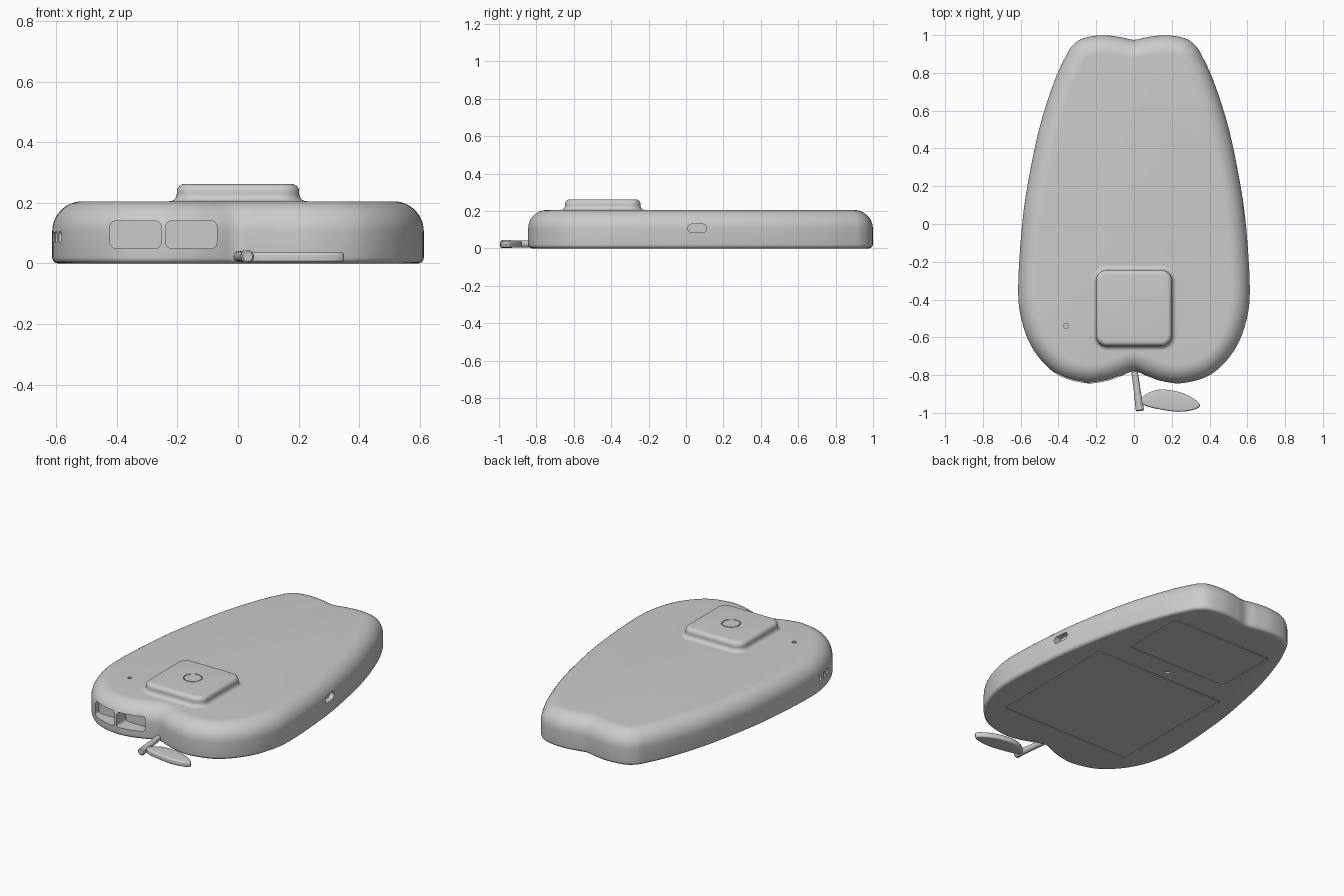
import bpy, bmesh, math
from mathutils import Vector, Matrix

old = bpy.data.objects.get("Cube")
if old:
    bpy.data.objects.remove(old, do_unlink=True)

grey = bpy.data.materials.new("light grey plastic")
grey.use_nodes = True
COLOUR = (0.6, 0.6, 0.6, 1)
grey.diffuse_color = COLOUR
grey.node_tree.nodes["Principled BSDF"].inputs["Base Color"].default_value = COLOUR

TOP = 0.205
FACE_Y = Matrix(((1, 0, 0, 0), (0, 0, 1, 0), (0, 1, 0, 0), (0, 0, 0, 1)))
FACE_X = Matrix(((0, 0, 1, 0), (1, 0, 0, 0), (0, 1, 0, 0), (0, 0, 0, 1)))


def spline(points, steps):
    """Smooth closed curve through the points."""
    out, n = [], len(points)
    for i in range(n):
        a, b, c, d = (Vector(points[(i + k) % n]) for k in (-1, 0, 1, 2))
        for s in range(steps):
            t = s / steps
            out.append(0.5 * (2 * b + (c - a) * t + (2 * a - 5 * b + 4 * c - d) * t * t
                              + (3 * b - a - 3 * c + d) * t ** 3))
    return out


def rounded_rect(cx, cy, w, h, r, steps=8):
    out = []
    for k, (sx, sy) in enumerate(((1, 1), (-1, 1), (-1, -1), (1, -1))):
        centre = Vector((cx + sx * (w / 2 - r), cy + sy * (h / 2 - r)))
        for s in range(steps + 1):
            a = (k + s / steps) * math.pi / 2
            out.append(centre + r * Vector((math.cos(a), math.sin(a))))
    return out


def circle(cx, cy, r, n=40):
    return [Vector((cx + r * math.cos(2 * math.pi * i / n), cy + r * math.sin(2 * math.pi * i / n)))
            for i in range(n)]


def arc(inset, z, r, start, end, steps=8):
    """Quarter round for a profile of (inset, height) pairs."""
    angles = [math.radians(start + (end - start) * i / steps) for i in range(steps + 1)]
    return [(inset - r * math.cos(a), z + r * math.sin(a)) for a in angles]


def loft(name, outline, profile, matrix=Matrix(), ring=False):
    """Sweep a profile of (inset, height) around a closed outline."""
    n = len(outline)
    inward = []
    for i in range(n):
        t = (outline[(i + 1) % n] - outline[i - 1]).normalized()
        inward.append(Vector((-t.y, t.x)))
    bm = bmesh.new()
    rings = []
    for inset, z in profile:
        rings.append([bm.verts.new(matrix @ (p + q * inset).to_3d().lerp(
            (p + q * inset).to_3d() + Vector((0, 0, z)), 1)) for p, q in zip(outline, inward)])
    pairs = list(zip(rings, rings[1:]))
    if ring:
        pairs.append((rings[-1], rings[0]))
    else:
        bm.faces.new(rings[0][::-1])
        bm.faces.new(rings[-1])
    for lo, hi in pairs:
        for i in range(n):
            j = (i + 1) % n
            bm.faces.new((lo[i], lo[j], hi[j], hi[i]))
    bmesh.ops.recalc_face_normals(bm, faces=bm.faces)
    mesh = bpy.data.meshes.new(name)
    bm.to_mesh(mesh)
    bm.free()
    obj = bpy.data.objects.new(name, mesh)
    bpy.context.collection.objects.link(obj)
    mesh.materials.append(grey)
    return obj


def select(obj):
    bpy.ops.object.select_all(action='DESELECT')
    obj.select_set(True)
    bpy.context.view_layer.objects.active = obj


def cut(obj, cutters):
    select(obj)
    for cutter in cutters:
        mod = obj.modifiers.new("cut", 'BOOLEAN')
        mod.operation, mod.solver, mod.object = 'DIFFERENCE', 'EXACT', cutter
        bpy.ops.object.modifier_apply(modifier=mod.name)
        bpy.data.objects.remove(cutter, do_unlink=True)


def smooth(obj):
    select(obj)
    bpy.ops.object.shade_smooth_by_angle(angle=math.radians(35))


def groove(outline, z, width=0.007, depth=0.006):
    return loft("groove_cutter", outline, [(0, z - depth), (0, z + depth),
                                           (width, z + depth), (width, z - depth)], ring=True)


# Body: notched, tapering shell with a broad top round and a small bottom round
half = [(0.07, -0.805), (0.15, -0.832), (0.26, -0.842), (0.41, -0.795), (0.53, -0.67),
        (0.595, -0.51), (0.613, -0.33), (0.59, 0.02), (0.55, 0.28), (0.495, 0.53),
        (0.42, 0.76), (0.36, 0.89), (0.325, 0.945), (0.27, 0.983), (0.17, 0.999), (0.07, 0.989)]
outline = spline([(0, -0.78)] + half + [(0, 0.975)] + [(-x, y) for x, y in half[::-1]], 6)
body = loft("body", outline, arc(0.02, 0.02, 0.02, -90, 0, 5) + arc(0.1, TOP - 0.1, 0.1, 0, 90, 12))

# Front ports, side openings, indicator hole and underside seams
cutters = [loft("port_cutter", rounded_rect(x, 0.095, 0.168, 0.09, 0.018), [(0, -0.95), (0, -0.75)], FACE_Y)
           for x in (-0.338, -0.154)]
cutters.append(loft("slot_cutter", rounded_rect(0.06, 0.107, 0.1, 0.045, 0.022), [(0, 0.55), (0, 0.7)], FACE_X))
for y in (-0.44, -0.49, -0.54):
    cutters.append(loft("vent_cutter", rounded_rect(y, 0.087, 0.026, 0.036, 0.0125),
                        [(0, -0.7), (0, -0.56)], FACE_X))
cutters.append(loft("indicator_cutter", circle(-0.36, -0.54, 0.012, 20), [(0, TOP - 0.02), (0, TOP + 0.02)]))
cutters.append(loft("screw_cutter", circle(0, 0.29, 0.016, 20), [(0, -0.02), (0, 0.012)]))
cutters.append(groove(rounded_rect(0, -0.185, 0.88, 0.83, 0.012, 3), 0))
cutters.append(groove(rounded_rect(0, 0.57, 0.68, 0.4, 0.012, 3), 0))
cut(body, cutters)
smooth(body)

# Raised square pad with a coved foot and rounded rim
cove = [(-0.024 + 0.024 * math.sin(a), TOP + 0.024 - 0.024 * math.cos(a))
        for a in (math.radians(15 * i) for i in range(7))]
pad = loft("raised_pad", rounded_rect(0, -0.445, 0.404, 0.404, 0.06),
           [(-0.024, TOP - 0.02)] + cove + arc(0.026, 0.236, 0.026, 0, 90))
cut(pad, [groove(circle(0, -0.44, 0.054), 0.262, 0.005)])
smooth(pad)

# Stem: tapered rod leaving the front notch
start, end = Vector((0, -0.76, 0.023)), Vector((0.032, -0.99, 0.023))
axis = end - start
turn = Matrix.Translation(start) @ axis.to_track_quat('Z', 'Y').to_matrix().to_4x4()
stem = loft("stem", circle(0, 0, 0.022, 24),
            [(0.005, 0), (0.004, axis.length * 0.5), (0, axis.length - 0.006), (0.006, axis.length)], turn)
smooth(stem)

# Leaf: thin softened plate
leaf_shape = spline([(0.03, -0.935), (0.08, -0.892), (0.15, -0.876), (0.25, -0.893), (0.32, -0.928),
                     (0.35, -0.962), (0.31, -0.985), (0.23, -0.994), (0.13, -0.98), (0.06, -0.962)][::-1], 5)
leaf = loft("leaf", leaf_shape, arc(0.008, 0.012, 0.008, -90, 0, 4) + arc(0.01, 0.027, 0.01, 0, 90, 5))
smooth(leaf)
